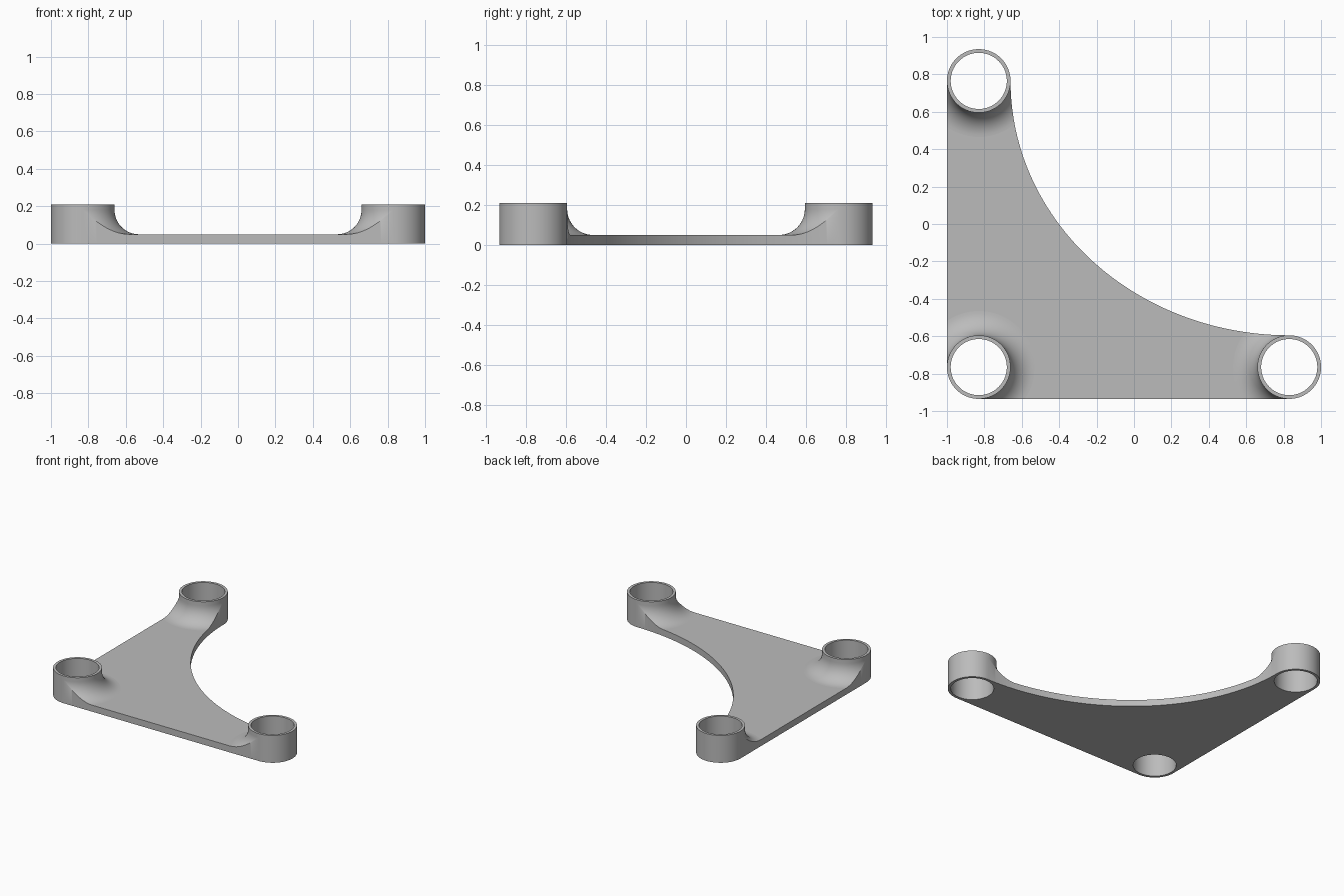
import bpy, bmesh
from math import sin, cos, acos, atan2, pi, radians

cube = bpy.data.objects.get("Cube")
if cube:
    bpy.data.objects.remove(cube, do_unlink=True)

# Main sizes
BORE, RING, FILLET = 0.15, 0.17, 0.13
FLARE = RING + FILLET
HEIGHT, PLATE = 0.21, 0.05
CX, CY = 0.83, 0.765                      # ring centres
EX, EY = 2 * CX - RING, 2 * CY - RING     # radii of the concave edge
STEPS = 14

bm = bmesh.new()


def lerp(a, b, n):
    return [a + (b - a) * i / n for i in range(n + 1)]


def inside(x, y):
    return (x > -CX - RING and y > -CY - RING
            and ((x - CX) / EX) ** 2 + ((y - CY) / EY) ** 2 > 1)


def bisect(low, high, test):
    """Boundary between low, where test is true, and high."""
    for _ in range(40):
        mid = (low + high) / 2
        low, high = (mid, high) if test(mid) else (low, mid)
    return low


def fill(loops):
    """Flat face bounded by closed loops of points."""
    edges = []
    for loop in loops:
        vs = [bm.verts.new(p) for p in loop]
        edges += [bm.edges.new((vs[i - 1], vs[i])) for i in range(len(vs))]
    bmesh.ops.triangle_fill(bm, edges=edges, use_beauty=True, normal=(0, 0, 1))


def strip(columns):
    """Quads between neighbouring columns of points."""
    grid = [[bm.verts.new(p) for p in col] for col in columns]
    for a, b in zip(grid, grid[1:]):
        for i in range(len(a) - 1):
            bm.faces.new((a[i], a[i + 1], b[i + 1], b[i]))


def flat(points, z):
    return [(p[0], p[1], z) for p in points]


def ring_post(cx, cy, start, end):
    """Ring with a flared foot between the two angles, cut off at the plate edge."""
    start, end = radians(start), radians(end)
    middle = (start + end) / 2

    def at(r, a, z):
        return (cx + r * cos(a), cy + r * sin(a), z)

    def clear(a):
        return inside(*at(FLARE, a, 0)[:2])

    lo, hi = bisect(middle, start, clear), bisect(middle, end, clear)

    def foot(a):
        if lo <= a <= hi:
            return FLARE
        if end <= a <= start + 2 * pi:
            return RING
        return bisect(RING, FLARE, lambda r: inside(*at(r, a, 0)[:2]))

    def column(a):
        sweep = acos(1 - (foot(a) - RING) / FILLET)
        return [at(BORE, a, 0), at(BORE, a, HEIGHT), at(RING, a, HEIGHT)] + [
            at(RING + FILLET * (1 - cos(s)), a, PLATE + FILLET * (1 - sin(s)))
            for s in lerp(0, sweep, STEPS)]

    turn = 2 * pi
    open_arc = lerp(hi, lo, 48)
    closed = (lerp(hi, end, 24)[:-1] + lerp(end, start + turn, 48)[:-1]
              + lerp(start + turn, lo + turn, 24))
    # the full-turn copies of the last angles wrap back to the start side
    closed = [a - turn if a > start + turn else a for a in closed]
    strip([column(a) for a in open_arc])
    cols = [column(a) for a in closed]
    strip(cols)
    strip([[c[-1], (c[-1][0], c[-1][1], 0)] for c in cols])
    flare = [at(FLARE, a, PLATE) for a in open_arc]
    outline = [c[-1] for c in cols]
    outline[0], outline[-1] = flare[0], flare[-1]
    bore = [at(BORE, a, 0) for a in open_arc + closed[::-1][1:-1]]
    return flare, outline, bore


# Three ring posts, in order around the plate
corner = ring_post(-CX, -CY, -90, 180)
left = ring_post(CX, -CY, 90, 270)
back = ring_post(-CX, CY, 180, 360)


# Concave edge between the left and back posts
def edge_angle(p):
    return atan2((p[1] - CY) / EY, (p[0] - CX) / EX)


sweep = lerp(edge_angle(left[0][-1]), edge_angle(back[0][0]), 72)[1:-1]
curve = [(CX + EX * cos(t), CY + EY * sin(t), PLATE) for t in sweep]

# Plate top, underside and side walls
fill([corner[0] + left[0] + curve + back[0]])
rim = corner[1] + left[1] + curve + back[1]
fill([flat(rim, 0)] + [post[2] for post in (corner, left, back)])
for wall in ([corner[0][-1], left[0][0]], [back[0][-1], corner[0][0]],
             [left[0][-1]] + curve + [back[0][0]]):
    strip([[p, (p[0], p[1], 0)] for p in wall])

bmesh.ops.remove_doubles(bm, verts=bm.verts, dist=2e-5)
bmesh.ops.recalc_face_normals(bm, faces=bm.faces)
mesh = bpy.data.meshes.new("corner_bracket")
bm.to_mesh(mesh)
bm.free()
bracket = bpy.data.objects.new("corner_bracket", mesh)
bpy.context.collection.objects.link(bracket)

# Grey finish
grey = bpy.data.materials.new("plain_grey")
grey.use_nodes = True
colour = (0.5, 0.5, 0.5, 1)
grey.diffuse_color = colour
grey.node_tree.nodes["Principled BSDF"].inputs["Base Color"].default_value = colour
mesh.materials.append(grey)

# Smooth curves, flat level faces
bpy.ops.object.select_all(action='DESELECT')
bracket.select_set(True)
bpy.context.view_layer.objects.active = bracket
bpy.ops.object.shade_smooth_by_angle(angle=radians(30))
for face in mesh.polygons:
    if abs(face.normal.z) > 0.9999:
        face.use_smooth = False
